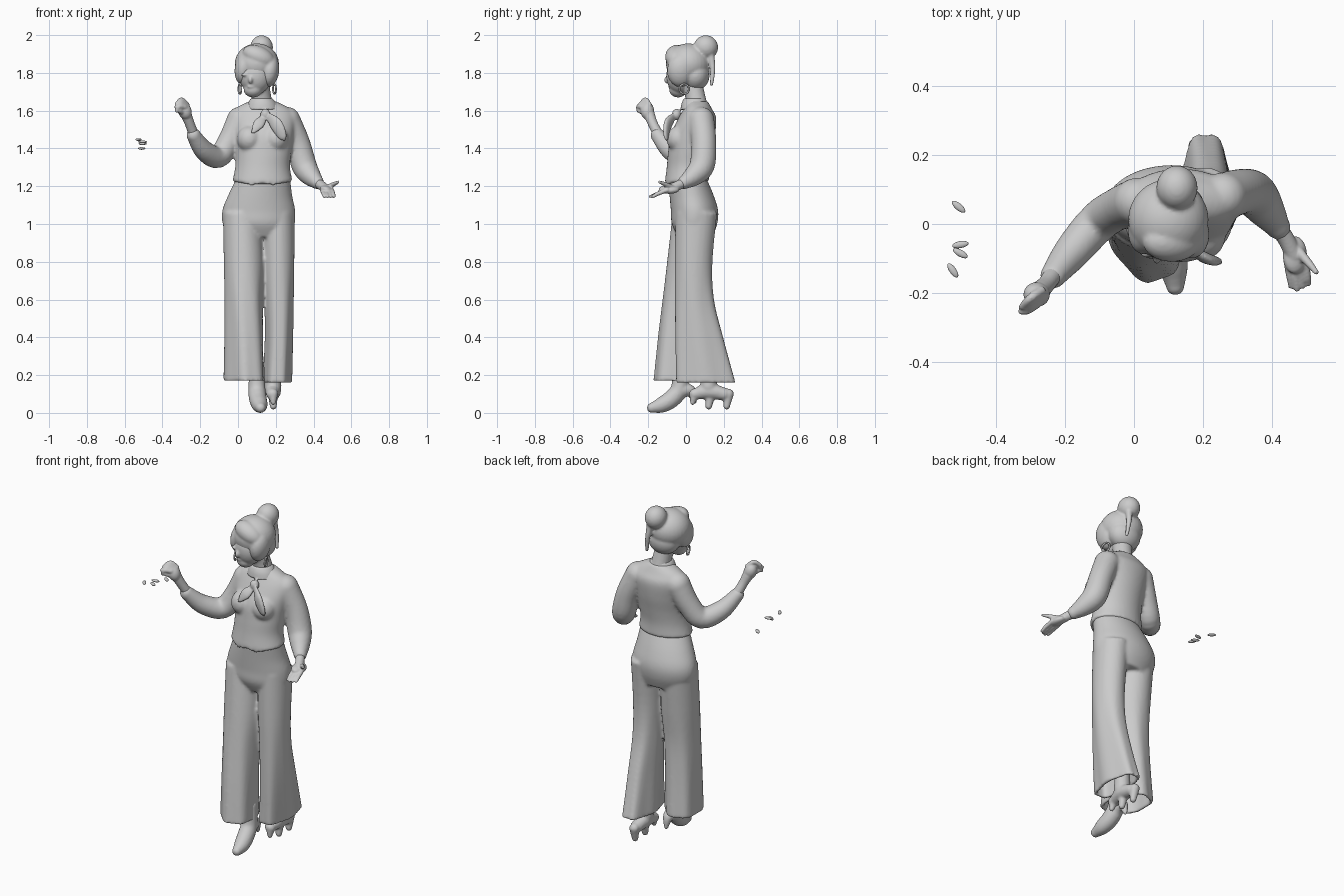
import bpy, bmesh
from math import sin, cos, pi, radians
from mathutils import Vector, Matrix

cube = bpy.data.objects.get("Cube")
if cube:
    bpy.data.objects.remove(cube)

clay = bpy.data.materials.new("plain grey")
clay.use_nodes = True
clay.diffuse_color = (.6, .6, .6, 1)
clay.node_tree.nodes["Principled BSDF"].inputs["Base Color"].default_value = clay.diffuse_color


def spline(rows, steps=5):
    """Smoothly interpolate rows of numbers."""
    out = []
    last = len(rows) - 1
    for i in range(last):
        before, start, end, after = (rows[max(0, min(last, i + k))] for k in (-1, 0, 1, 2))
        for s in range(steps):
            t = s / steps
            out.append([b + t * ((c - a) / 2 + t * (a - 2.5 * b + 2 * c - d / 2
                        + t * (1.5 * (b - c) + (d - a) / 2)))
                        for a, b, c, d in zip(before, start, end, after)])
    return out + [list(rows[-1])]


def skin(bm, rings):
    """Bridge rings of points into a closed surface."""
    loops = [[bm.verts.new(p) for p in ring] for ring in rings]
    n = len(loops[0])
    for low, high in zip(loops, loops[1:]):
        for i in range(n):
            j = (i + 1) % n
            bm.faces.new((low[i], low[j], high[j], high[i]))
    bm.faces.new(loops[0][::-1])
    bm.faces.new(loops[-1])


def oval(cx, cy, z, rx, ry, turn=0, fold=0, n=48):
    """Horizontal oval ring, optionally turned and pleated."""
    ring = []
    for i in range(n):
        a = 2 * pi * i / n
        r = 1 + fold * cos(6 * a)
        p = Matrix.Rotation(turn, 3, 'Z') @ Vector((rx * r * cos(a), ry * r * sin(a), 0))
        ring.append(p + Vector((cx, cy, z)))
    return ring


def limb(bm, rows, flat=1, n=20):
    """Round tube through (x, y, z, radius) rows; flat squeezes one side."""
    path = spline(rows)
    pts = [Vector(p[:3]) for p in path]
    rings = []
    for i, (p, row) in enumerate(zip(pts, path)):
        way = (pts[min(i + 1, len(pts) - 1)] - pts[max(i - 1, 0)]).normalized()
        side = way.cross(Vector((.3, 1, .2))).normalized()
        other = way.cross(side)
        rings.append([p + row[3] * (side * cos(a) + other * sin(a) * flat)
                      for a in (2 * pi * k / n for k in range(n))])
    skin(bm, rings)
    for p, row in ((pts[0], path[0]), (pts[-1], path[-1])):
        if flat == 1:
            ball(bm, p, (row[3],) * 3)


def ball(bm, centre, radii, tilt=0, axis='Y'):
    m = Matrix.Translation(centre) @ Matrix.Rotation(radians(tilt), 4, axis)
    bmesh.ops.create_uvsphere(bm, u_segments=32, v_segments=20, radius=1,
                              matrix=m @ Matrix.Diagonal((*radii, 1)))


def finish(name, bm, voxel=0.0, soften=3):
    """Turn the bmesh into a smooth object, fused when voxel is set."""
    bmesh.ops.recalc_face_normals(bm, faces=bm.faces)
    mesh = bpy.data.meshes.new(name)
    bm.to_mesh(mesh)
    bm.free()
    obj = bpy.data.objects.new(name, mesh)
    bpy.context.collection.objects.link(obj)
    mesh.materials.append(clay)
    mesh.polygons.foreach_set("use_smooth", [True] * len(mesh.polygons))
    if voxel:
        fuse = obj.modifiers.new("fuse", 'REMESH')
        fuse.mode = 'VOXEL'
        fuse.voxel_size = voxel
        fuse.use_smooth_shade = True
        ease = obj.modifiers.new("ease", 'SMOOTH')
        ease.factor = .5
        ease.iterations = soften
    return obj


# Trousers: seat plus two hollow flared legs
bm = bmesh.new()
seat = [(.12, .05, .93, .16, .09), (.11, .045, 1, .19, .12), (.11, .045, 1.07, .193, .125),
        (.117, .03, 1.15, .17, .117), (.135, .005, 1.25, .14, .1)]
skin(bm, [oval(*r) for r in spline(seat)])
right_leg = [(.02, .035, 1.06, .1, .105, 0, 0), (.03, .01, .8, .105, .11, .1, 0),
             (.03, -.01, .6, .1, .115, .2, .02), (.03, -.02, .4, .1, .13, .3, .03),
             (.03, -.025, .17, .103, .15, .35, .04)]
left_leg = [(.21, .055, 1.06, .09, .11, 0, 0), (.215, .04, .8, .083, .1, 0, 0),
            (.217, .045, .6, .077, .105, 0, .02), (.217, .07, .4, .073, .13, 0, .03),
            (.208, .105, .16, .075, .163, 0, .05)]
for leg in (right_leg, left_leg):
    rows = spline(leg)
    inner = [[*r[:3], r[3] - .018, r[4] - .018, *r[5:]] for r in rows[:-6:-1]]
    skin(bm, [oval(*r) for r in rows + inner])
finish("trousers", bm, .009, 4)

# Blouse and waistcoat: torso with pointed front hem, bust and sleeves
bm = bmesh.new()
torso = [(.13, .005, 1.225, .16, .117), (.13, .01, 1.3, .145, .112), (.135, .02, 1.38, .148, .115),
         (.135, .035, 1.47, .16, .118), (.135, .06, 1.56, .17, .1), (.13, .062, 1.61, .145, .075),
         (.13, .06, 1.65, .07, .055)]
rings = [oval(*r) for r in spline(torso)]
for p in rings[0]:
    if p.y < 0:
        p.z -= .035 * max(0, 1 - abs(abs(p.x - .13) - .05) / .05)
skin(bm, rings)
for x in (.06, .2):
    ball(bm, (x, -.035, 1.45), (.066, .068, .07))
left_sleeve = [(.26, .08, 1.55, .07), (.315, .095, 1.43, .066), (.35, .085, 1.31, .067),
               (.385, .04, 1.255, .055), (.42, -.01, 1.22, .036)]
right_sleeve = [(.01, .065, 1.55, .07), (-.045, .045, 1.44, .062), (-.105, .005, 1.355, .06),
                (-.18, -.08, 1.39, .053), (-.235, -.15, 1.47, .038)]
for sleeve in (left_sleeve, right_sleeve):
    limb(bm, sleeve)
finish("blouse", bm, .009, 4)

# Open left hand
bm = bmesh.new()
limb(bm, [(.41, 0, 1.225, .027), (.44, -.04, 1.205, .025), (.465, -.09, 1.185, .025)])
ball(bm, (.468, -.09, 1.183), (.036, .055, .022), 15)
for k in range(4):
    x = .445 + k * .017
    limb(bm, [(x, -.1, 1.18, .012), (x + .008, -.15, 1.16, .011),
              (x + .012, -.19 + abs(k - 1) * .008, 1.145, .008)])
limb(bm, [(.47, -.07, 1.19, .016), (.505, -.11, 1.21, .012), (.53, -.14, 1.222, .008)])
finish("left_hand", bm, .005, 2)

# Raised right hand with pinched fingers
bm = bmesh.new()
limb(bm, [(-.23, -.14, 1.46, .028), (-.255, -.175, 1.53, .026), (-.275, -.195, 1.58, .03)])
ball(bm, (-.283, -.205, 1.6), (.036, .036, .048), -25)
for k in range(4):
    d = k * .012
    limb(bm, [(-.27 - d / 3, -.195 - d, 1.63 - d / 3, .014), (-.3 - d / 3, -.215 - d, 1.658 - d, .013),
              (-.325, -.24 - d / 3, 1.635 - d, .01)])
limb(bm, [(-.285, -.215, 1.59, .017), (-.31, -.245, 1.6, .013), (-.328, -.255, 1.62, .009)])
finish("right_hand", bm, .005, 2)

# Neck and face
bm = bmesh.new()
limb(bm, [(.13, .06, 1.6, .062), (.123, .05, 1.67, .053), (.11, .03, 1.75, .055)])
ball(bm, (.093, -.03, 1.785), (.086, .074, .098))
ball(bm, (.08, -.042, 1.712), (.05, .047, .042))
ball(bm, (.066, -.098, 1.765), (.012, .017, .022), -20, 'X')
ball(bm, (.07, -.082, 1.727), (.022, .012, .009))
for x in (.037, .105):
    ball(bm, (x, -.086, 1.79), (.02, .012, .008))
finish("head", bm, .006, 3)

# Hair: cap, side sweeps, bun and a loose strand
bm = bmesh.new()
ball(bm, (.1, .012, 1.848), (.117, .118, .108))
ball(bm, (.11, .05, 1.79), (.095, .075, .085))
ball(bm, (.168, -.03, 1.81), (.05, .07, .085), 8)
ball(bm, (.028, -.018, 1.825), (.045, .07, .085), 8)
ball(bm, (.11, -.05, 1.885), (.09, .06, .055), 25)
ball(bm, (.125, .105, 1.935), (.06, .065, .064))
limb(bm, [(.145, .13, 1.9, .02), (.155, .142, 1.82, .014), (.165, .135, 1.74, .01)])
finish("hair", bm, .007, 3)

# Hoop earrings
for name, x, y in (("left_earring", .193, -.01), ("right_earring", .01, -.035)):
    bpy.ops.mesh.primitive_torus_add(location=(x, y, 1.715), rotation=(0, pi / 2, .3),
                                     major_radius=.026, minor_radius=.005,
                                     major_segments=24, minor_segments=8)
    hoop = bpy.context.object
    hoop.name = name
    hoop.data.materials.append(clay)
    bpy.ops.object.shade_smooth()

# Neck scarf with knot and two tails
bm = bmesh.new()
skin(bm, [oval(*r) for r in spline([(.13, .045, 1.605, .088, .075), (.128, .045, 1.64, .075, .068),
                                    (.125, .045, 1.665, .058, .056)])])
ball(bm, (.145, -.05, 1.58), (.026, .024, .03))
limb(bm, [(.15, -.055, 1.58, .014), (.2, -.095, 1.53, .036), (.235, -.105, 1.465, .026),
          (.245, -.1, 1.44, .006)], .45)
limb(bm, [(.14, -.055, 1.57, .014), (.11, -.085, 1.53, .03), (.075, -.105, 1.48, .008)], .4)
finish("scarf", bm, .006, 2)

# Front shoe
bm = bmesh.new()
limb(bm, [(.12, -.18, .027, .027), (.115, -.13, .042, .042), (.105, -.075, .075, .047),
          (.1, -.035, .13, .045), (.1, -.03, .24, .04)])
limb(bm, [(.1, -.02, .12, .042), (.1, .025, .115, .03), (.1, .045, .06, .012)])
finish("right_shoe", bm, .007, 3)

# Back shoe with toe, sole support and heel
bm = bmesh.new()
limb(bm, [(.185, .12, .25, .04), (.185, .12, .14, .045)])
limb(bm, [(.18, .05, .1, .03), (.185, .12, .115, .042), (.187, .2, .1, .034)])
for y, z, r in ((.035, .055, .014), (.12, .035, .018), (.215, .035, .018)):
    limb(bm, [(.185, y + .01, .1, .028), (.187, y, z, r)])
finish("left_shoe", bm, .007, 3)

# Small floating chips beside the raised hand
for i, (x, y, z, turn) in enumerate(((-.51, .05, 1.4, -40), (-.505, -.06, 1.435, 10),
                                     (-.505, -.085, 1.425, -30), (-.527, -.135, 1.447, -55))):
    bm = bmesh.new()
    ball(bm, (x, y, z), (.024, .01, .007), turn, 'Z')
    finish(f"chip_{i}", bm)
